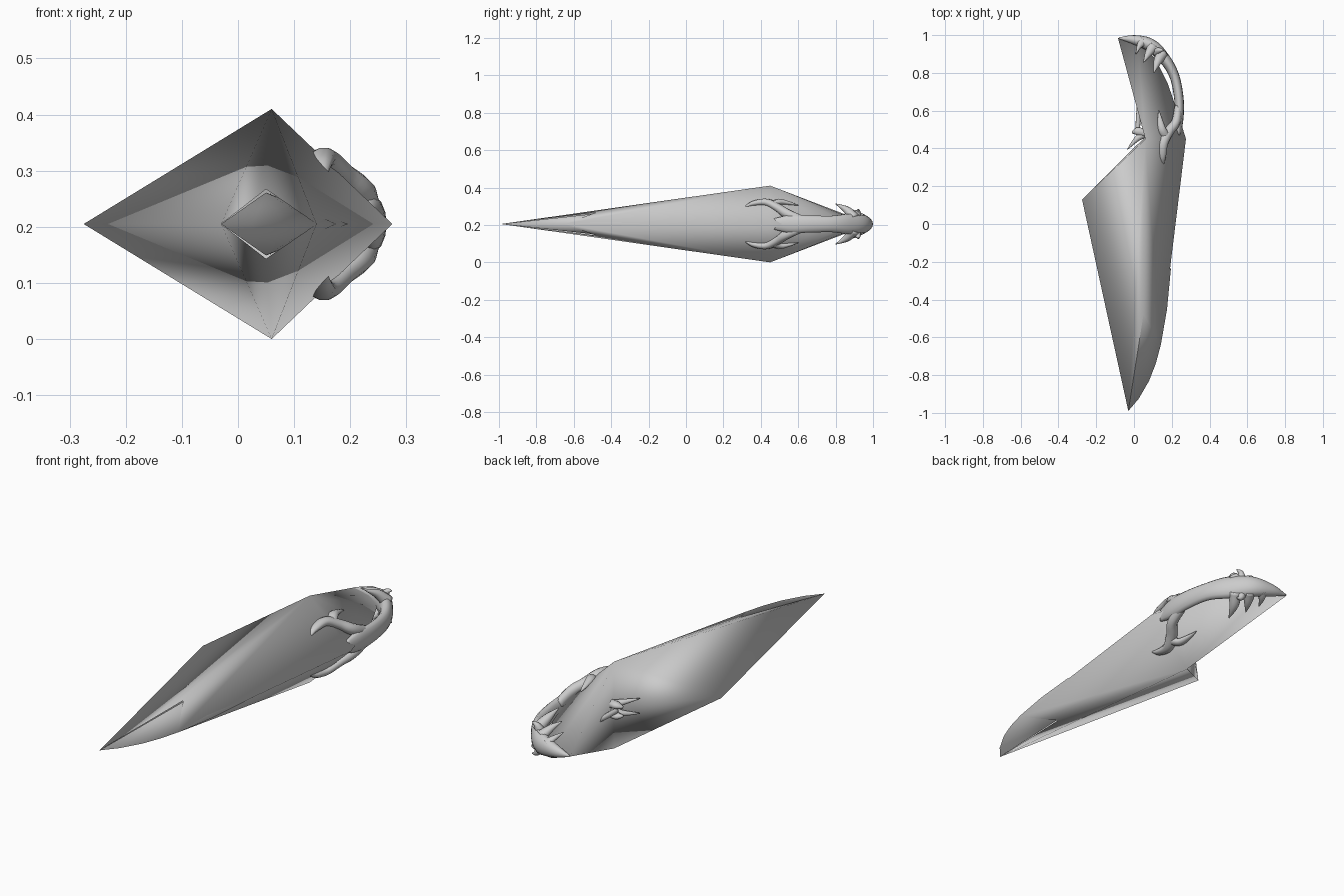
import bpy, bmesh, math
from mathutils import Vector

if "Cube" in bpy.data.objects:
    bpy.data.objects.remove(bpy.data.objects["Cube"])

MID = 0.205  # height of the symmetry plane
grey = bpy.data.materials.new("plain grey")
grey.diffuse_color = (0.6, 0.6, 0.6, 1)
grey.use_nodes = True
grey.node_tree.nodes["Principled BSDF"].inputs["Base Color"].default_value = grey.diffuse_color


def finish(name, bm, mirror=True):
    for f in bm.faces:
        f.smooth = True
    me = bpy.data.meshes.new(name)
    bm.to_mesh(me)
    bm.free()
    me.materials.append(grey)
    ob = bpy.data.objects.new(name, me)
    ob.location.z = MID
    bpy.context.collection.objects.link(ob)
    if mirror:
        m = ob.modifiers.new("mirror", 'MIRROR')
        m.use_axis = (False, False, True)
        m.merge_threshold = 0.0005
    return ob


def shell(name, points, faces):
    """Upper half of a faceted shell, mirrored through the symmetry plane."""
    bm = bmesh.new()
    vs = {k: bm.verts.new(p) for k, p in points.items()}
    for f in faces:
        face = bm.faces.new([vs[k] for k in f])
        face.normal_update()
        if face.normal.z < 0:
            face.normal_flip()
    return finish(name, bm)


def catmull(p, steps):
    p = [p[0] * 2 - p[1]] + p + [p[-1] * 2 - p[-2]]
    out = []
    for i in range(1, len(p) - 2):
        a, b, c, d = p[i - 1:i + 3]
        for s in range(steps):
            t = s / steps
            out.append(0.5 * (2 * b + (c - a) * t + (2 * a - 5 * b + 4 * c - d) * t * t
                              + (3 * b - a - 3 * c + d) * t ** 3))
    return out + [p[-2]]


def sweep(name, path, mirror=True, steps=5, sides=10):
    """Tapered tube; each path point is x, y, z, depth radius, height radius."""
    pts = catmull([Vector(p) for p in path], steps)
    bm = bmesh.new()
    rings = []
    for i, p in enumerate(pts):
        t = (pts[min(i + 1, len(pts) - 1)] - pts[max(i - 1, 0)]).to_3d().normalized()
        side = t.cross(Vector((0, 0, 1))).normalized()
        up = side.cross(t)
        c = Vector(p[:3])
        rings.append([bm.verts.new(c + side * p[3] * math.cos(k * math.tau / sides)
                                   + up * p[4] * math.sin(k * math.tau / sides))
                      for k in range(sides)])
    for a, b in zip(rings, rings[1:]):
        for k in range(sides):
            n = (k + 1) % sides
            bm.faces.new((a[k], a[n], b[n], b[k]))
    bm.faces.new(rings[0])
    bm.faces.new(rings[-1])
    bmesh.ops.recalc_face_normals(bm, faces=bm.faces[:])
    return finish(name, bm, mirror)


# Main body: faceted, with a notch near the front and a curved rear edge
body = {
    "tip": (-0.03, -0.99, 0), "left": (-0.275, 0.13, 0), "top": (0.06, 0.45, MID),
    "notch": (0.05, -0.48, 0.062), "r0": (0.14, -0.65, 0), "r1": (0.275, 0.45, 0),
    "r2": (0.235, 0.58, 0), "r3": (0.18, 0.74, 0), "r4": (0.11, 0.88, 0),
    "r5": (0.02, 0.965, 0), "end": (-0.085, 0.985, 0), "inner": (0.058, 0.46, 0)}
rim = ["notch", "r0", "r1", "r2", "r3", "r4", "r5", "end", "inner", "left", "tip", "notch"]
shell("body", body, [("top", a, b) for a, b in zip(rim, rim[1:])])

# Front blade, tucked under the notch
blade = {"tip": (-0.03, -0.99, 0), "ridge": (0.05, -0.48, 0.056), "b0": (0.025, -0.925, 0),
         "b1": (0.08, -0.83, 0), "b2": (0.115, -0.74, 0), "b3": (0.142, -0.64, 0),
         "b4": (0.175, -0.45, 0), "b5": (0.196, -0.23, 0)}
edge = ["tip", "b0", "b1", "b2", "b3", "b4", "b5"]
shell("front_blade", blade, [("ridge", a, b) for a, b in zip(edge, edge[1:])])

# Grip band around the rear right side
sweep("grip_band", [(0.235, 0.47, 0, .012, .03), (0.238, 0.56, 0, .024, .05),
                    (0.238, 0.66, 0, .025, .047), (0.215, 0.78, 0, .026, .045),
                    (0.165, 0.87, 0, .03, .055), (0.09, 0.945, 0, .035, .05),
                    (0.0, 0.975, 0, .025, .03), (-0.08, 0.984, 0, .004, .004)],
      mirror=False, sides=14)

# Forked arms ending in flat leaves on the body
sweep("fork_arm", [(0.235, 0.62, 0.02, .02, .025), (0.222, 0.54, 0.055, .024, .026),
                   (0.185, 0.49, 0.088, .026, .022), (0.155, 0.43, 0.116, .026, .02),
                   (0.15, 0.36, 0.11, .02, .014), (0.152, 0.315, 0.09, .008, .005)])
sweep("fork_prong", [(0.17, 0.46, 0.1, .024, .02), (0.148, 0.5, 0.118, .022, .016),
                     (0.138, 0.55, 0.112, .014, .01), (0.132, 0.6, 0.1, .002, .002)])

# Claws around the rear head
claws = {
    "outer_claw": [(0.15, 0.9, 0.03, .03, .03), (0.125, 0.86, 0.075, .022, .02),
                   (0.105, 0.80, 0.108, .002, .002)],
    "middle_claw": [(0.1, 0.94, 0.03, .03, .025), (0.075, 0.9, 0.06, .018, .015),
                    (0.05, 0.855, 0.08, .002, .002)],
    "inner_claw": [(0.05, 0.965, 0.02, .028, .02), (0.03, 0.945, 0.04, .015, .012),
                   (0.01, 0.9, 0.056, .002, .002)],
    "back_claw": [(0.12, 0.91, 0.03, .025, .025), (0.135, 0.92, 0.065, .014, .014),
                  (0.16, 0.92, 0.075, .002, .002)],
    # Small claws at the inner corner
    "corner_claw": [(0.07, 0.48, 0.01, .02, .02), (0.02, 0.455, 0.025, .016, .014),
                    (-0.035, 0.395, 0.035, .002, .002)],
    "corner_knob": [(0.06, 0.48, 0.02, .02, .02), (0.02, 0.49, 0.025, .022, .016),
                    (-0.01, 0.485, 0.02, .006, .006)]}
for name, path in claws.items():
    sweep(name, path)

# Thin rib from the corner to the rear edge
sweep("inner_rib", [(0.02, 0.49, 0, .012, .012), (0.022, 0.56, 0, .012, .012),
                    (0.025, 0.65, 0, .008, .008)], mirror=False)
